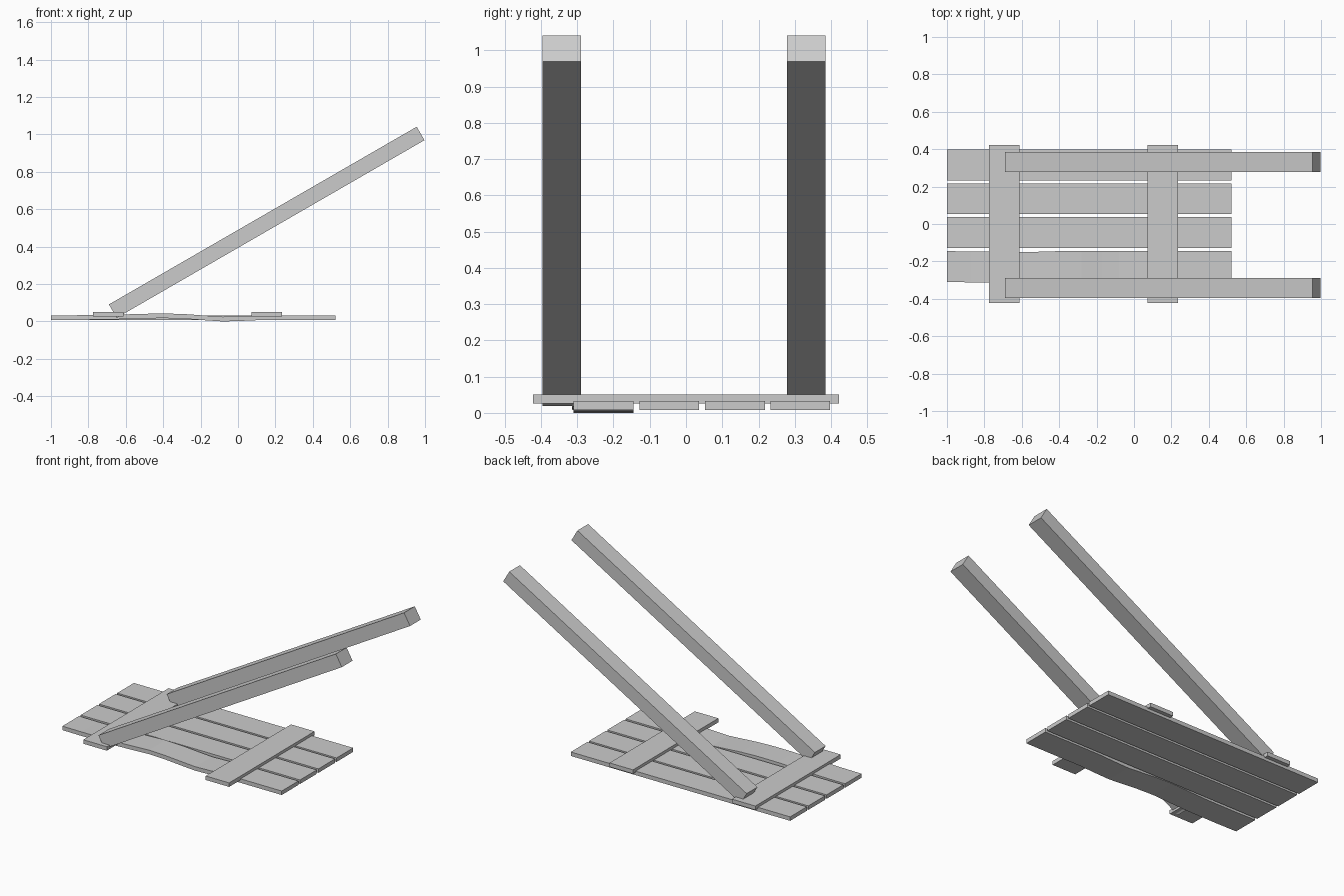
import bpy, bmesh
from math import radians, sin, cos
from mathutils import Matrix, Vector

if "Cube" in bpy.data.objects:
    bpy.data.objects.remove(bpy.data.objects["Cube"])


def box(name, centre, size, pitch=0.0):
    """Flat-shaded box, optionally tilted about the y axis."""
    bm = bmesh.new()
    bmesh.ops.create_cube(bm, size=1.0)
    bm.transform(Matrix.Rotation(-pitch, 4, 'Y') @ Matrix.Diagonal((*size, 1.0)))
    mesh = bpy.data.meshes.new(name)
    bm.to_mesh(mesh)
    bm.free()
    obj = bpy.data.objects.new(name, mesh)
    obj.location = centre
    bpy.context.collection.objects.link(obj)
    return obj


def warped_plank(name, y0, y1, z0, z1, stations):
    """Plank swept along x; each station is (x, lift, sideways shift)."""
    bm = bmesh.new()
    rings = []
    for x, dz, dy in stations:
        rings.append([bm.verts.new((x, y + dy, z + dz))
                      for y, z in ((y0, z0), (y1, z0), (y1, z1), (y0, z1))])
    for a, b in zip(rings, rings[1:]):
        for i in range(4):
            j = (i + 1) % 4
            bm.faces.new((a[i], a[j], b[j], b[i]))
    bm.faces.new(rings[0])
    bm.faces.new(rings[-1])
    bmesh.ops.recalc_face_normals(bm, faces=bm.faces)
    mesh = bpy.data.meshes.new(name)
    bm.to_mesh(mesh)
    bm.free()
    bpy.context.collection.objects.link(bpy.data.objects.new(name, mesh))


# Straight deck planks
for i, y in enumerate((-0.046, 0.135, 0.315)):
    box(f"deck_plank_{i + 1}", (-0.24, y, 0.0205), (1.52, 0.165, 0.025))

# Bent front plank
warped_plank("warped_plank", -0.31, -0.145, 0.008, 0.033, [
    (-1.0, 0, 0), (-0.87, 0, -0.002), (-0.66, 0.003, -0.005),
    (-0.53, 0.007, -0.004), (-0.40, 0.010, 0), (-0.28, 0.006, 0),
    (-0.17, -0.002, 0), (-0.08, -0.008, 0), (0.02, -0.005, 0),
    (0.13, 0, 0), (0.52, 0, 0)])

# Cross battens
for name, x in (("rear_batten", -0.695), ("front_batten", 0.153)):
    box(name, (x, 0, 0.038), (0.163, 0.845, 0.025))

# Sloping handle beams, measured from the lower top corner
tilt = radians(30)
along = Vector((cos(tilt), 0, sin(tilt)))
down = Vector((sin(tilt), 0, -cos(tilt)))
length, depth = 1.90, 0.083
middle = Vector((-0.69, 0, 0.091)) + along * length / 2 + down * depth / 2
for name, y in (("left_beam", -0.343), ("right_beam", 0.332)):
    box(name, middle + Vector((0, y, 0)), (length, 0.106, depth), tilt)
